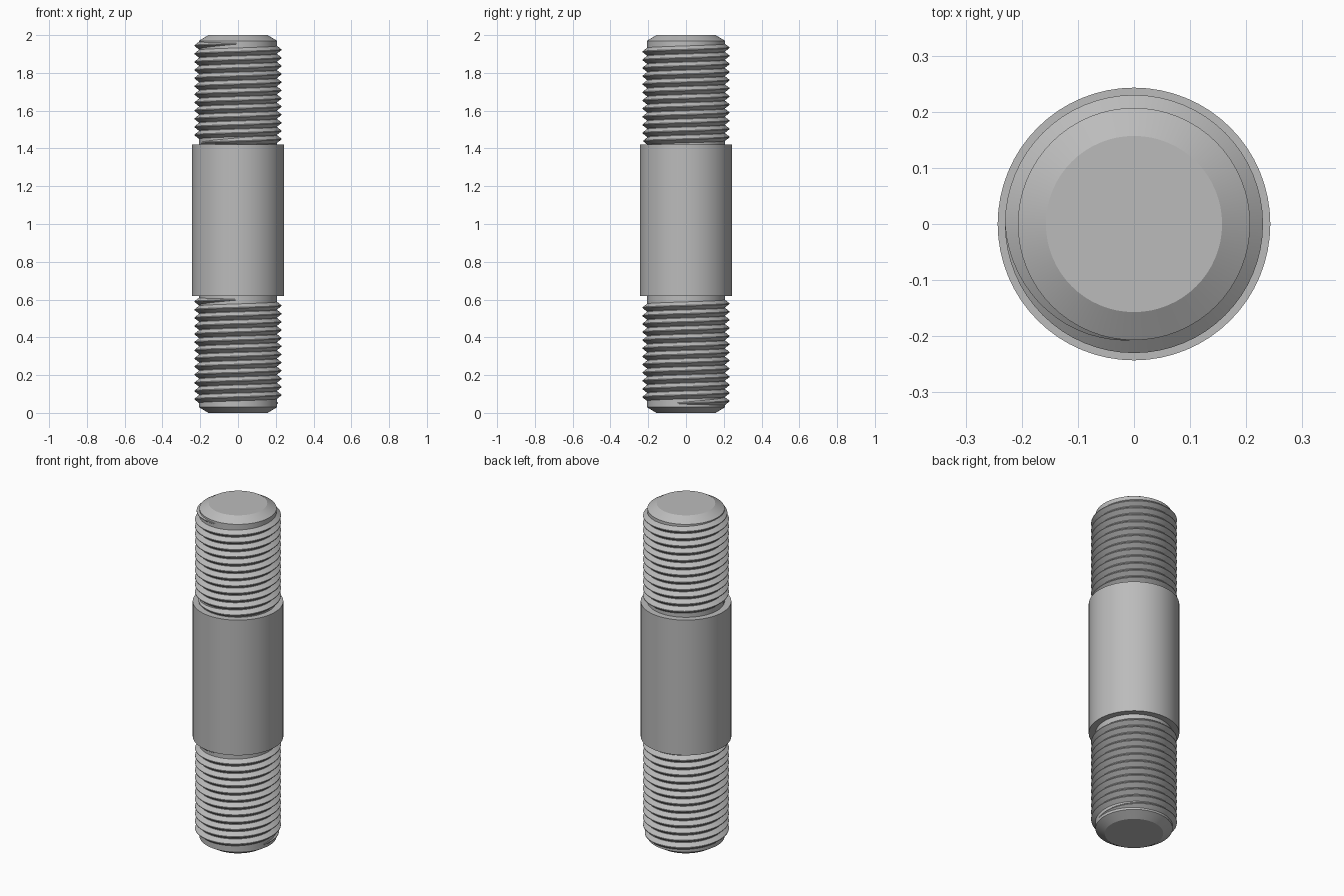
import bpy, bmesh, math

cube = bpy.data.objects.get("Cube")
if cube:
    bpy.data.objects.remove(cube, do_unlink=True)

SIDES = 64
PITCH = 0.043
CORE, CREST, SHANK, TIP = 0.207, 0.23, 0.243, 0.157

steel = bpy.data.materials.new("steel grey")
steel.use_nodes = True
colour = (0.5, 0.5, 0.5, 1)
steel.diffuse_color = colour
steel.node_tree.nodes["Principled BSDF"].inputs["Base Color"].default_value = colour


def finish(name, bm):
    bmesh.ops.recalc_face_normals(bm, faces=bm.faces)
    mesh = bpy.data.meshes.new(name)
    bm.to_mesh(mesh)
    bm.free()
    mesh.materials.append(steel)
    obj = bpy.data.objects.new(name, mesh)
    bpy.context.collection.objects.link(obj)
    bpy.ops.object.select_all(action='DESELECT')
    obj.select_set(True)
    bpy.context.view_layer.objects.active = obj
    bpy.ops.object.shade_smooth_by_angle(angle=math.radians(25))


def bridge(bm, rings, closed=True):
    n = len(rings[0])
    for a, b in zip(rings, rings[1:]):
        for i in range(n):
            j = (i + 1) % n
            bm.faces.new((a[i], a[j], b[j], b[i]))
    bm.faces.new(rings[0][::-1])
    bm.faces.new(rings[-1])


def turned(name, profile):
    """Solid of revolution from (radius, height) points."""
    bm = bmesh.new()
    rings = [[bm.verts.new((r * math.cos(a), r * math.sin(a), z))
              for a in (2 * math.pi * i / SIDES for i in range(SIDES))]
             for r, z in profile]
    bridge(bm, rings)
    finish(name, bm)


def thread(name, z_end, turns):
    """Right-handed V ridge that fades into the core at both ends."""
    bm = bmesh.new()
    rings = []
    steps = round(turns * SIDES)
    for k in range(steps + 1):
        left = (steps - k) / SIDES
        a = -math.pi / 2 - 2 * math.pi * left
        z = z_end - PITCH * left
        fade = min(1, 4 * left, 4 * k / SIDES)
        crest = CORE + (CREST - CORE) * fade
        root, flat = PITCH * (0.06 + 0.41 * fade), PITCH * 0.05
        section = ((CORE - 0.01, -root), (CORE, -root), (crest, -flat),
                   (crest, flat), (CORE, root), (CORE - 0.01, root))
        rings.append([bm.verts.new((r * math.cos(a), r * math.sin(a), z + dz))
                      for r, dz in section])
    bridge(bm, rings)
    finish(name, bm)


# Plain middle shank and the chamfered rods at each end
turned("shank", [(SHANK, 0.62), (SHANK, 1.42)])
turned("lower_rod", [(TIP, 0), (CORE, 0.03), (CORE, 0.63)])
turned("upper_rod", [(CORE, 1.41), (CORE, 1.97), (TIP, 2)])

# Screw threads
thread("lower_thread", 0.6, 12.8)
thread("upper_thread", 1.955, 12.2)
